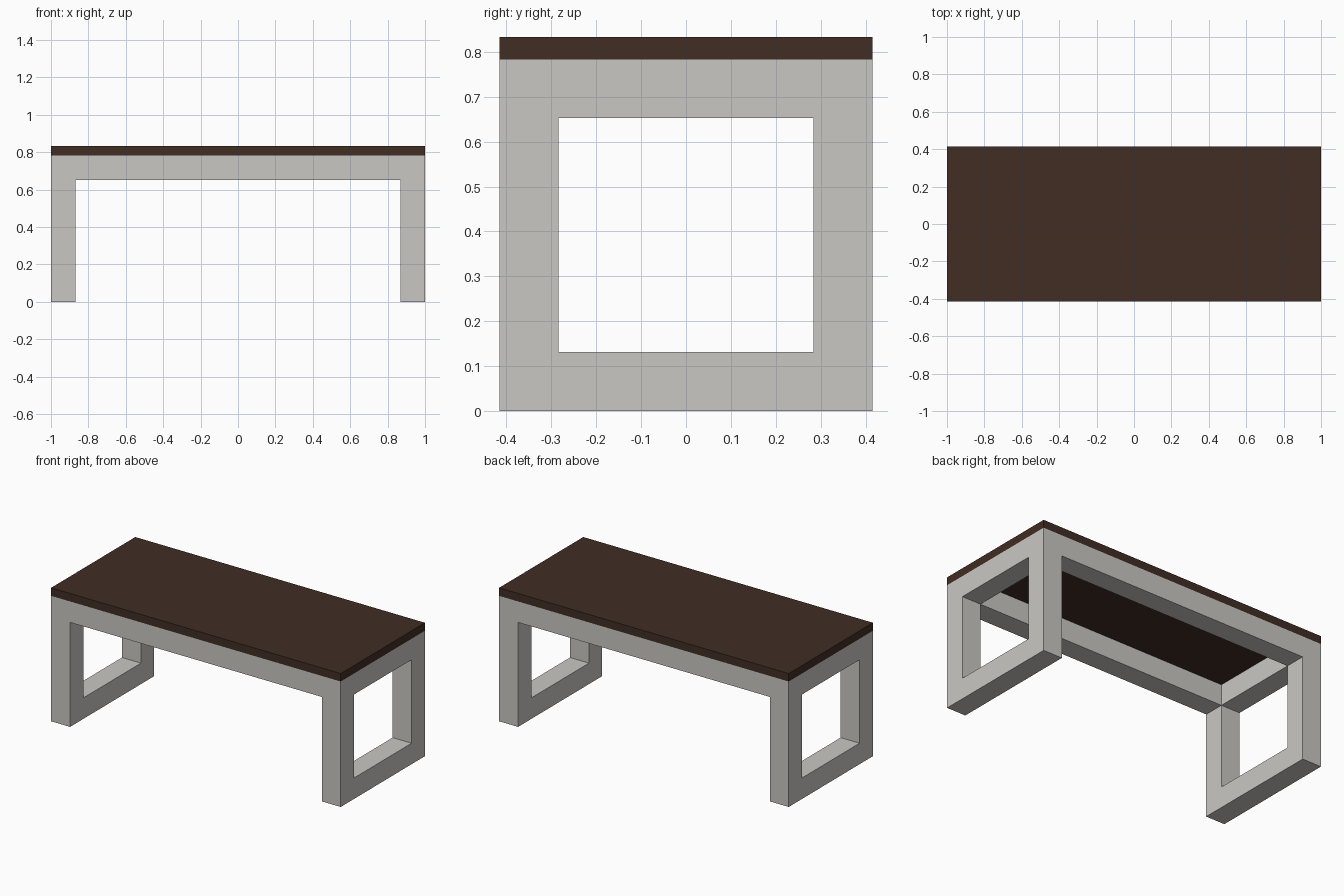
import bpy
import bmesh
from mathutils import Vector

cube = bpy.data.objects.get("Cube")
if cube:
    bpy.data.objects.remove(cube, do_unlink=True)

HALF_X, HALF_Y = 1.0, 0.415
FRAME_TOP, HEIGHT = 0.783, 0.833
BEAM = 0.131


def material(name, rgb):
    mat = bpy.data.materials.new(name)
    mat.use_nodes = True
    mat.diffuse_color = (*rgb, 1)
    mat.node_tree.nodes["Principled BSDF"].inputs["Base Color"].default_value = (*rgb, 1)
    return mat


def add_object(name, bm, mat):
    bmesh.ops.recalc_face_normals(bm, faces=bm.faces)
    mesh = bpy.data.meshes.new(name)
    bm.to_mesh(mesh)
    bm.free()
    mesh.materials.append(mat)
    obj = bpy.data.objects.new(name, mesh)
    bpy.context.collection.objects.link(obj)
    return obj


def box(name, low, high, mat):
    low, high = Vector(low), Vector(high)
    bm = bmesh.new()
    bmesh.ops.create_cube(bm, size=1)
    bmesh.ops.scale(bm, vec=high - low, verts=bm.verts)
    bmesh.ops.translate(bm, vec=(low + high) / 2, verts=bm.verts)
    return add_object(name, bm, mat)


def leg_frame(name, x, mat):
    """Closed rectangular frame in the YZ plane, extruded along +x."""
    bm = bmesh.new()

    def ring(inset):
        y, z0, z1 = HALF_Y - inset, inset, FRAME_TOP - inset
        return [bm.verts.new((x, *p)) for p in ((-y, z0), (y, z0), (y, z1), (-y, z1))]

    outer, inner = ring(0), ring(BEAM)
    faces = []
    for i in range(4):
        j = (i + 1) % 4
        faces.append(bm.faces.new((outer[i], outer[j], inner[j], inner[i])))
    # Keep the starting faces so the beam is closed on both sides
    result = bmesh.ops.extrude_face_region(bm, geom=faces, use_keep_orig=True)
    moved = [g for g in result["geom"] if isinstance(g, bmesh.types.BMVert)]
    bmesh.ops.translate(bm, vec=(BEAM, 0, 0), verts=moved)
    return add_object(name, bm, mat)


metal = material("light warm grey", (0.59, 0.575, 0.55))
wood = material("dark brown wood", (0.052, 0.026, 0.017))

# Table top
box("table_top", (-HALF_X, -HALF_Y, FRAME_TOP), (HALF_X, HALF_Y, HEIGHT), wood)

# Leg frames at both ends
leg_frame("right_leg_frame", -HALF_X, metal)
leg_frame("left_leg_frame", HALF_X - BEAM, metal)

# Long rails joining the leg frames
inner_x = HALF_X - BEAM
for name, y in (("front_rail", -HALF_Y), ("back_rail", HALF_Y - BEAM)):
    box(name, (-inner_x, y, FRAME_TOP - BEAM), (inner_x, y + BEAM, FRAME_TOP), metal)
